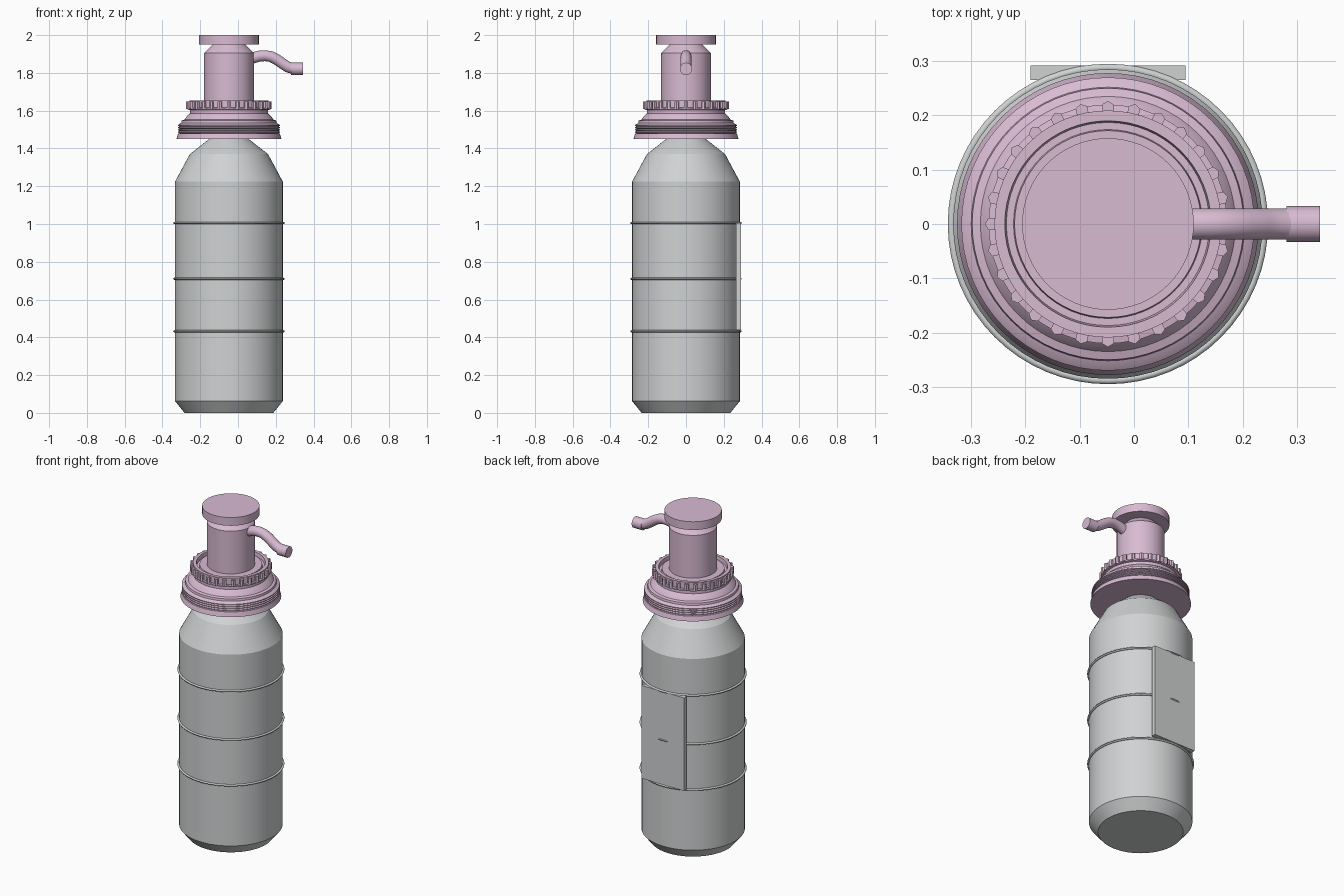
import bpy, bmesh, math
from mathutils import Vector

if "Cube" in bpy.data.objects:
    bpy.data.objects.remove(bpy.data.objects["Cube"])

CX = -0.048  # axis of the bottle


def material(name, rgb):
    m = bpy.data.materials.new(name)
    m.diffuse_color = (*rgb, 1)
    m.use_nodes = True
    m.node_tree.nodes["Principled BSDF"].inputs["Base Color"].default_value = m.diffuse_color
    return m


GREY = material("light_grey", (0.63, 0.645, 0.65))
PINK = material("soft_pink", (0.69, 0.495, 0.65))


def finish(name, bm, mat, angle=30):
    bmesh.ops.recalc_face_normals(bm, faces=bm.faces)
    me = bpy.data.meshes.new(name)
    bm.to_mesh(me)
    bm.free()
    me.materials.append(mat)
    ob = bpy.data.objects.new(name, me)
    bpy.context.collection.objects.link(ob)
    bpy.ops.object.select_all(action='DESELECT')
    ob.select_set(True)
    bpy.context.view_layer.objects.active = ob
    bpy.ops.object.shade_smooth_by_angle(angle=math.radians(angle))
    return ob


def skin(bm, rings, closed=False):
    """Bridge rings of vertices, capping the ends unless closed."""
    n = len(rings[0])
    pairs = list(zip(rings, rings[1:]))
    if closed:
        pairs.append((rings[-1], rings[0]))
    for a, b in pairs:
        for i in range(n):
            j = (i + 1) % n
            bm.faces.new((a[i], a[j], b[j], b[i]))
    if not closed:
        bm.faces.new(rings[0][::-1])
        bm.faces.new(rings[-1])


def lathe(name, profile, mat, n=64, closed=False, angle=20):
    bm = bmesh.new()
    rings = [[bm.verts.new((CX + r * math.cos(2 * math.pi * i / n),
                            r * math.sin(2 * math.pi * i / n), z))
              for i in range(n)] for r, z in profile]
    skin(bm, rings, closed)
    return finish(name, bm, mat, angle)


# Bottle with chamfered base, shoulder and neck
lathe("bottle_body", [(0.235, 0), (0.285, 0.062), (0.285, 1.225),
                      (0.207, 1.37), (0.105, 1.45), (0.095, 1.5)], GREY)

# Thin hoops round the bottle
for k, z in enumerate((0.432, 0.71, 1.005)):
    prof = [(0.288 + 0.007 * math.cos(a), z + 0.006 * math.sin(a))
            for a in (i * math.pi / 4 for i in range(8))]
    lathe(f"hoop_{k + 1}", prof, GREY, closed=True, angle=50)

# Flat label plate on the back
bm = bmesh.new()
bmesh.ops.create_cube(bm, size=1)
for v in bm.verts:
    v.co = (CX + v.co.x * 0.285, 0.2785 + v.co.y * 0.027, 0.722 + v.co.z * 0.565)
finish("back_plate", bm, GREY)

# Collar: flared skirt, fine threads, stepped shoulder, recessed top
collar = [(0.278, 1.45), (0.270, 1.478)]
for i in range(4):
    z = 1.480 + i * 0.012
    collar += [(0.262, z), (0.270, z + 0.004), (0.270, z + 0.008)]
collar += [(0.262, 1.530), (0.252, 1.535), (0.250, 1.548), (0.235, 1.553),
           (0.222, 1.572), (0.207, 1.585), (0.207, 1.603), (0.220, 1.606),
           (0.220, 1.614), (0.209, 1.616), (0.209, 1.655), (0.190, 1.655),
           (0.187, 1.632), (0.174, 1.632), (0.172, 1.645), (0.132, 1.645)]
lathe("collar", collar, PINK)

# Grip studs round the collar
bm = bmesh.new()
for i in range(28):
    a = 2 * math.pi * i / 28
    c = Vector((CX + 0.214 * math.cos(a), 0.214 * math.sin(a), 0))
    rings = [[bm.verts.new((c.x + 0.0125 * math.cos(a + t * math.pi / 3),
                            c.y + 0.0125 * math.sin(a + t * math.pi / 3), z))
              for t in range(6)] for z in (1.608, 1.648)]
    skin(bm, rings)
finish("grip_studs", bm, PINK)

# Pump column and press head
lathe("pump_column", [(0.132, 1.6), (0.132, 1.905), (0.085, 1.952)], PINK)
lathe("press_head", [(0.158, 1.95), (0.158, 2.0)], PINK)


def tube(name, pts, r, mat, n=16):
    """Sweep a circle along a path in the xz plane."""
    bm = bmesh.new()
    pts = [Vector((x, 0, z)) for x, z in pts]
    rings = []
    for i, p in enumerate(pts):
        d = (pts[min(i + 1, len(pts) - 1)] - pts[max(i - 1, 0)]).normalized()
        up = Vector((-d.z, 0, d.x))
        rings.append([bm.verts.new(p + r * (math.cos(t) * up + math.sin(t) * Vector((0, 1, 0))))
                      for t in (2 * math.pi * k / n for k in range(n))])
    skin(bm, rings)
    return finish(name, bm, mat)


# Curved spout with a straight nozzle
tube("spout", [(0.05, 1.868), (0.085, 1.881), (0.115, 1.889), (0.145, 1.891),
               (0.175, 1.886), (0.205, 1.871), (0.235, 1.85), (0.262, 1.832),
               (0.295, 1.822)], 0.029, PINK)
tube("nozzle", [(0.281, 1.821), (0.343, 1.821)], 0.033, PINK)
